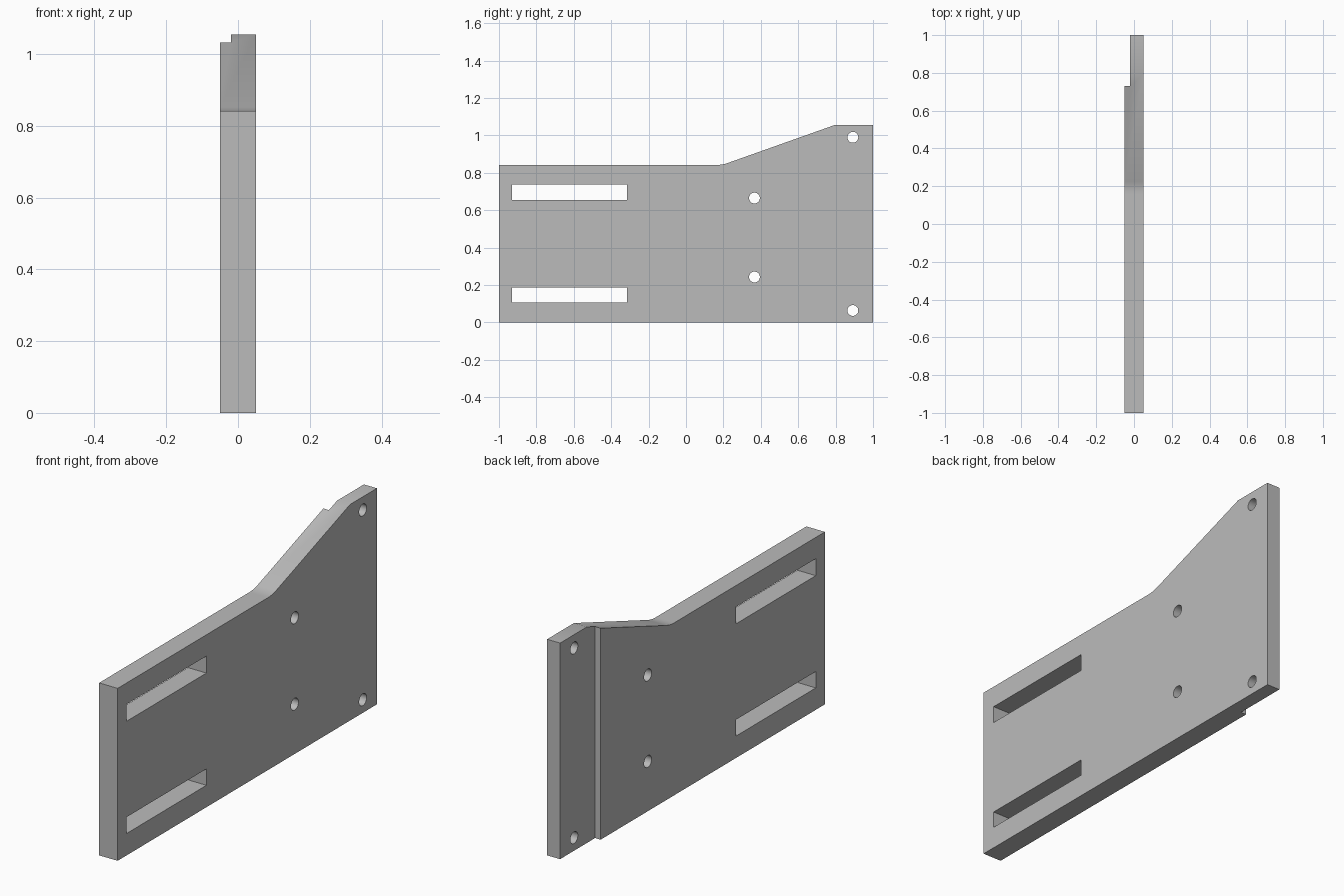
import bpy
import bmesh
import math
from mathutils import Vector

cube = bpy.data.objects.get("Cube")
if cube:
    bpy.data.objects.remove(cube, do_unlink=True)

HALF = 0.05      # half of the plate thickness
STEP_X = -0.02   # floor of the rebate
STEP_Y = 0.73    # where the rebate starts

grey = bpy.data.materials.new("plain_grey")
grey.use_nodes = True
grey.diffuse_color = (0.5, 0.5, 0.5, 1)
grey.node_tree.nodes["Principled BSDF"].inputs["Base Color"].default_value = (0.5, 0.5, 0.5, 1)


def extrude_profile(name, points, x0, x1):
    """Extrude a (y, z) outline along x."""
    bm = bmesh.new()
    face = bm.faces.new([bm.verts.new((x0, y, z)) for y, z in points])
    moved = bmesh.ops.extrude_face_region(bm, geom=[face])["geom"]
    bmesh.ops.translate(bm, vec=(x1 - x0, 0, 0),
                        verts=[v for v in moved if isinstance(v, bmesh.types.BMVert)])
    bmesh.ops.recalc_face_normals(bm, faces=bm.faces)
    mesh = bpy.data.meshes.new(name)
    bm.to_mesh(mesh)
    bm.free()
    obj = bpy.data.objects.new(name, mesh)
    bpy.context.collection.objects.link(obj)
    mesh.materials.append(grey)
    return obj


def rectangle(y0, y1, z0, z1):
    return [(y0, z0), (y1, z0), (y1, z1), (y0, z1)]


def circle(y, z, r, n=32):
    return [(y + r * math.cos(math.tau * i / n), z + r * math.sin(math.tau * i / n))
            for i in range(n)]


def blend(a, corner, b, n=8):
    """Soft bend from a to b, tangent to both sides of the corner."""
    a, corner, b = Vector(a), Vector(corner), Vector(b)
    return [tuple(a.lerp(corner, i / n).lerp(corner.lerp(b, i / n), i / n)) for i in range(n + 1)]


# Plate outline with a soft bend where the top edge starts to rise
bend = blend((0.16, 0.842), (0.193, 0.842), (0.224, 0.853))
outline = [(-1, 0), (1, 0), (1, 1.055), (0.793, 1.055)] + bend[::-1] + [(-1, 0.842)]
plate = extrude_profile("mounting_plate", outline, -HALF, HALF)

# Cutters: rebate along the back edge, two slots, four bolt holes
cutters = [extrude_profile("rebate_cutter", rectangle(STEP_Y, 1.2, -0.1, 1.2), -0.2, STEP_X)]
for z0, z1 in ((0.107, 0.187), (0.655, 0.738)):
    cutters.append(extrude_profile("slot_cutter", rectangle(-0.93, -0.315, z0, z1), -0.2, 0.2))
for y, z in ((0.366, 0.243), (0.366, 0.665), (0.892, 0.064), (0.892, 0.99)):
    cutters.append(extrude_profile("hole_cutter", circle(y, z, 0.029), -0.2, 0.2))

bpy.context.view_layer.objects.active = plate
plate.select_set(True)
for cutter in cutters:
    mod = plate.modifiers.new("cut", 'BOOLEAN')
    mod.operation = 'DIFFERENCE'
    mod.solver = 'EXACT'
    mod.object = cutter
    bpy.ops.object.modifier_apply(modifier=mod.name)
    bpy.data.objects.remove(cutter, do_unlink=True)

# Smooth the holes and the bend, keep the edges sharp
bpy.ops.object.select_all(action='DESELECT')
plate.select_set(True)
bpy.ops.object.shade_smooth_by_angle(angle=math.radians(25))
